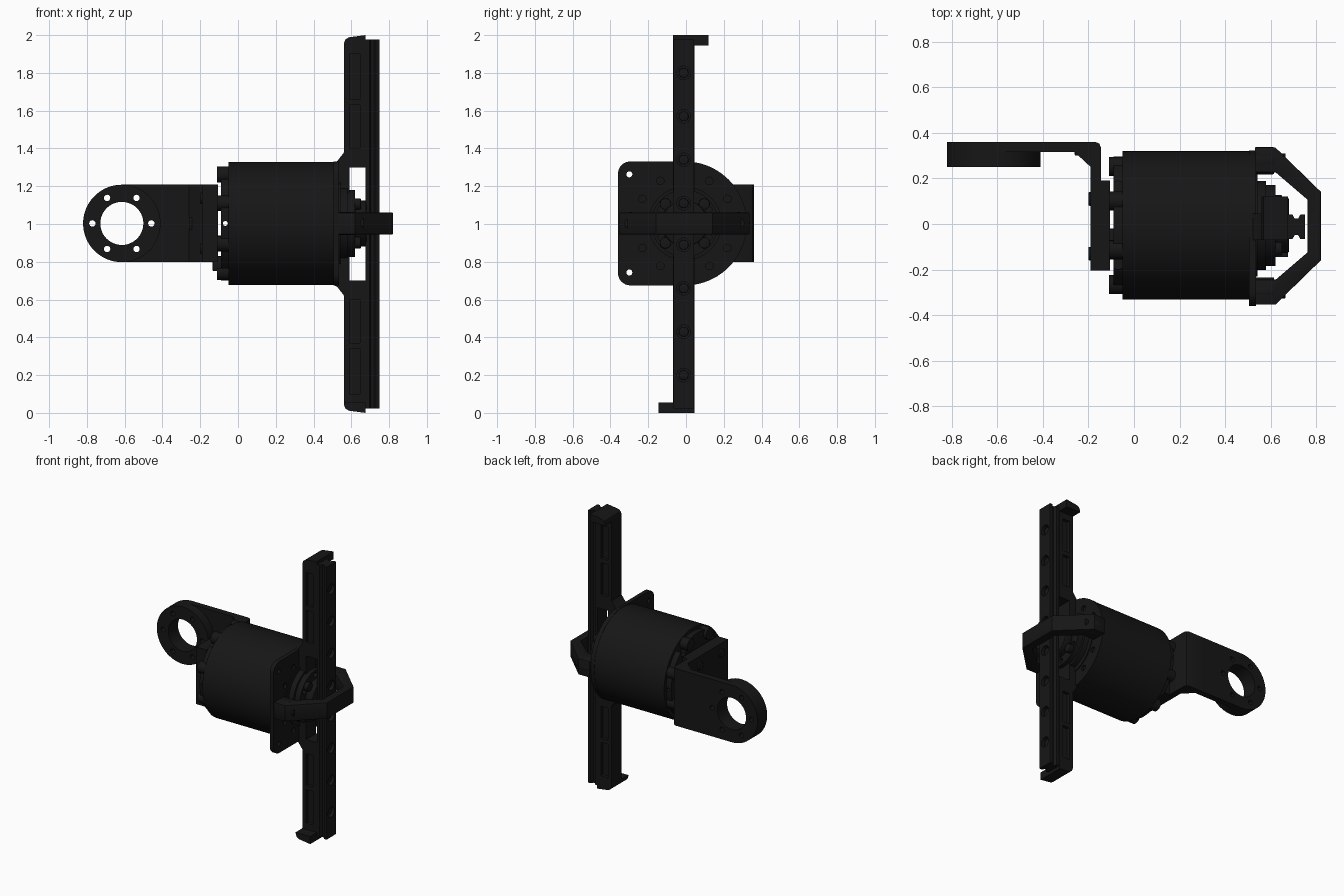
import bpy, bmesh, math
from mathutils import Matrix, Vector

if "Cube" in bpy.data.objects:
    bpy.data.objects.remove(bpy.data.objects["Cube"])

CY, CZ = -0.006, 1.003          # motor axis
black = bpy.data.materials.new("black_plastic")
black.diffuse_color = (0.008, 0.008, 0.008, 1)
black.use_nodes = True
black.node_tree.nodes["Principled BSDF"].inputs["Base Color"].default_value = black.diffuse_color


def extrude(name, pts, axis, a, b, bevel=0):
    """Extrude a 2D outline along an axis: x -> (y,z), y -> (x,z), z -> (x,y)."""
    i = "xyz".index(axis)
    bm = bmesh.new()
    rings = []
    for d in (a, b):
        ring = []
        for p in pts:
            co = list(p)
            co.insert(i, d)
            ring.append(bm.verts.new(co))
        rings.append(ring)
        bm.faces.new(ring)
    n = len(pts)
    for k in range(n):
        j = (k + 1) % n
        bm.faces.new((rings[0][k], rings[0][j], rings[1][j], rings[1][k]))
    bmesh.ops.recalc_face_normals(bm, faces=bm.faces)
    me = bpy.data.meshes.new(name)
    bm.to_mesh(me)
    bm.free()
    me.materials.append(black)
    ob = bpy.data.objects.new(name, me)
    bpy.context.collection.objects.link(ob)
    if bevel:
        m = ob.modifiers.new("bevel", "BEVEL")
        m.width, m.segments, m.limit_method, m.angle_limit = bevel, 2, "ANGLE", math.radians(50)
    return ob


def arc(c, r, a0, a1, n):
    return [(c[0] + r * math.cos(math.radians(a0 + (a1 - a0) * k / n)),
             c[1] + r * math.sin(math.radians(a0 + (a1 - a0) * k / n))) for k in range(n + 1)]


def disc(name, c, r, axis, a, b, n=48, bevel=0):
    return extrude(name, arc(c, r, 0, 360, n)[:-1], axis, a, b, bevel)


def box(name, x, y, z, bevel=0):
    return extrude(name, [(x[0], y[0]), (x[1], y[0]), (x[1], y[1]), (x[0], y[1])], "z", *z, bevel)


def apply_mods(ob):
    dg = bpy.context.evaluated_depsgraph_get()
    me = bpy.data.meshes.new_from_object(ob.evaluated_get(dg))
    ob.modifiers.clear()
    ob.data = me


def cut(ob, cutters):
    for c in cutters:
        m = ob.modifiers.new("cut", "BOOLEAN")
        m.operation, m.solver, m.object = "DIFFERENCE", "EXACT", c
    apply_mods(ob)
    for c in cutters:
        bpy.data.objects.remove(c)


def polar(r, deg, c=(CY, CZ)):
    return (c[0] + r * math.cos(math.radians(deg)), c[1] + r * math.sin(math.radians(deg)))


# motor housing
disc("motor_housing", (CY, CZ), 0.326, "x", -0.05, 0.512, 96)

# rear cap with radial sockets, cross hole and screw lugs
cap = disc("rear_cap", (CY, CZ), 0.302, "x", -0.09, -0.045, 64)
socket = [disc("cutter", (-0.07, y), 0.033, "z", z, z + 0.2, 24)
          for y in (-0.165, 0.155) for z in (0.6, 1.2)]
cut(cap, socket + [disc("cutter", (-0.067, 1.003), 0.013, "y", -0.5, 0.5, 16)])
for k in range(8):
    disc("rear_lug", polar(0.28, 22.5 + 45 * k), 0.042, "x", -0.11, -0.045, 20)
box("cable_boss", (-0.135, -0.05), (-0.15, -0.02), (0.75, 0.83), 0.008)

# front mounting plate: half round, half square with rounded corners
outline = (arc((CY, CZ), 0.328, -90, 90, 40)
           + arc((-0.295, 1.266), 0.065, 90, 180, 8) + arc((-0.295, 0.74), 0.065, 180, 270, 8))
plate = extrude("front_plate", outline, "x", 0.505, 0.535)
holes = [disc("cutter", (-0.3, z), 0.016, "x", 0.4, 0.7, 20) for z in (0.743, 1.263)]
holes += [disc("cutter", polar(0.26, a), 0.02, "x", 0.52, 0.6, 16) for a in (30, 60, 120, 150, 210, 240, 300, 330)]
cut(plate, holes)
# raised collar on the plate
collar = disc("plate_collar", (CY, CZ), 0.225, "x", 0.53, 0.542, 64)

# stepped hub with screws
disc("hub_base", (CY, CZ), 0.195, "x", 0.53, 0.58, 64)
hub = disc("hub_flange", (CY, CZ), 0.178, "x", 0.58, 0.62, 64)
cut(hub, [disc("cutter", polar(0.145, a), 0.018, "x", 0.59, 0.7, 16) for a in range(30, 390, 60)])
disc("hub_core", (CY, CZ), 0.122, "x", 0.62, 0.68, 48, 0.008)
for k in range(4):
    disc("hub_screw", polar(0.145, 45 + 90 * k), 0.03, "x", 0.61, 0.65, 20, 0.004)

# linear rail with side grooves and counterbored screw holes
half = [(0.675, 0.054), (0.695, 0.054), (0.705, 0.036), (0.72, 0.036), (0.73, 0.054), (0.75, 0.054)]
prof = [(x, -0.0125 + y) for x, y in half] + [(x, -0.0125 - y) for x, y in reversed(half)]
rail = extrude("linear_rail", prof, "z", 0.022, 1.978)
bores = []
for dz in (0.11, 0.34, 0.57, 0.80):
    for s in (-1, 1):
        bores.append(disc("cutter", (-0.0125, 1 + s * dz), 0.036, "x", 0.715, 0.8, 24))
cut(rail, bores)
for s in (-1, 1):
    for dz in (0.11, 0.34, 0.57, 0.80):
        disc("rail_screw", (-0.0125, 1 + s * dz), 0.026, "x", 0.70, 0.735, 16, 0.004)

# rail supports: one up, one turned half round below, each with an end hook
for s in (1, -1):
    turn = Matrix.Translation((0, -0.0125, 1)) @ Matrix.Rotation(0 if s == 1 else math.pi, 4, "X")
    prof = [(0.51, 0.325), (0.525, 0.332), (0.56, 0.378), (0.56, 0.955), (0.567, 0.975), (0.585, 0.988),
            (0.675, 1.0), (0.675, 0.3), (0.59, 0.3), (0.59, 0.17), (0.51, 0.17)]
    arm = extrude("rail_support", prof, "y", -0.0575, 0.0575)
    cut(arm, [box("cutter", (0.59, 0.645), y, z) for y in ((-0.1, -0.035), (0.035, 0.1))
              for z in ((0.40, 0.63), (0.66, 0.90))])
    hook = extrude("end_hook", [(0.56, 0.945), (0.56, 0.955), (0.567, 0.975), (0.585, 0.988),
                                (0.675, 1.0), (0.675, 0.945)], "y", 0.05, 0.1325)
    for ob in (arm, hook):
        ob.data.transform(turn)

# bridge over the rail, with bolted feet
outer = [(0.53, 0.345), (0.62, 0.345), (0.82, 0.15), (0.82, -0.15), (0.62, -0.345), (0.53, -0.345)]
inner = [(0.53, -0.235), (0.622, -0.235), (0.762, -0.115), (0.762, 0.115), (0.622, 0.235), (0.53, 0.235)]
extrude("bridge", [(x, y - 0.009) for x, y in outer + inner], "z", 0.945, 1.06, 0.004)
for y in (-0.294, 0.278):
    disc("bridge_foot", (y, CZ), 0.06, "x", 0.53, 0.615, 32, 0.006)
    disc("bridge_bolt", (y, CZ), 0.032, "x", 0.60, 0.665, 24, 0.004)

# rear bracket: bent angle, arm plate and thick horn ring
extrude("bracket_angle", [(-0.3, 0.36), (-0.17, 0.36), (-0.152, 0.353), (-0.145, 0.335), (-0.145, 0.19),
                          (-0.105, 0.19), (-0.105, -0.205), (-0.19, -0.205), (-0.19, 0.25),
                          (-0.26, 0.315), (-0.3, 0.315)], "z", 0.798, 1.208)
HC = (-0.615, 1.003)
arm = extrude("bracket_arm", arc(HC, 0.205, 90, 270, 40) + [(-0.3, 0.798), (-0.3, 1.208)], "y", 0.315, 0.36)
ring = disc("horn_ring", HC, 0.205, "y", 0.25, 0.315, 80)
for ob in (arm, ring):
    cut(ob, [disc("cutter", HC, 0.114, "y", 0.1, 0.5, 48)]
        + [disc("cutter", polar(0.156, a, HC), 0.017, "y", 0.1, 0.5, 16) for a in range(0, 360, 60)])

# bracket screws on the rear face and a small nut block on the arm
for y in (-0.13, 0.11):
    for z in (0.87, 1.136):
        disc("bracket_screw", (y, z), 0.03, "x", -0.2, -0.18, 20, 0.004)
box("arm_nut", (-0.26, -0.2), (0.30, 0.33), (0.97, 1.035), 0.004)

# smooth shading with sharp edges kept
for ob in list(bpy.data.objects):
    apply_mods(ob)
    bpy.ops.object.select_all(action="DESELECT")
    ob.select_set(True)
    bpy.context.view_layer.objects.active = ob
    bpy.ops.object.shade_smooth_by_angle(angle=math.radians(30))
